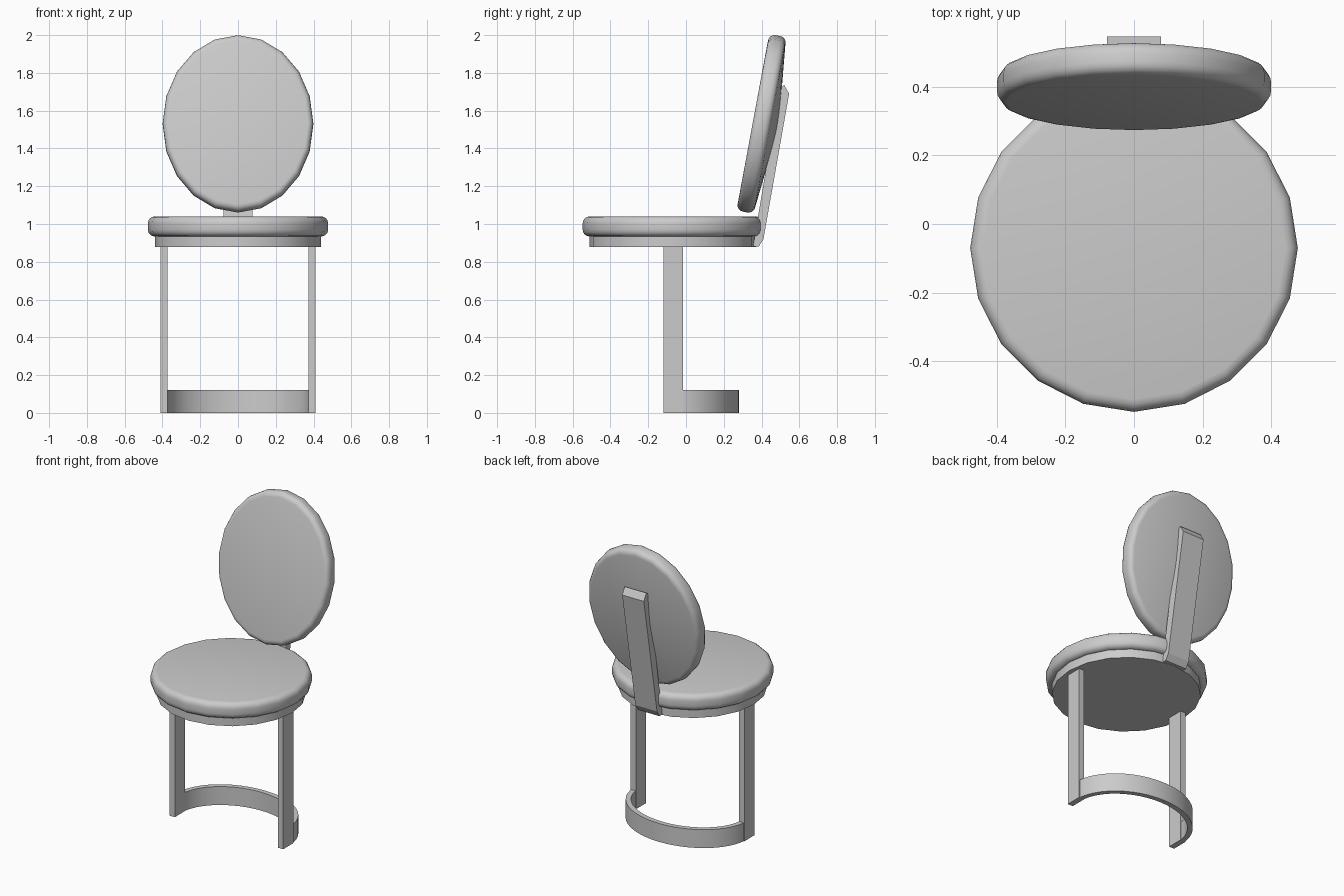
import bpy, bmesh, math
from mathutils import Matrix

old = bpy.data.objects.get("Cube")
if old:
    bpy.data.objects.remove(old, do_unlink=True)

grey = bpy.data.materials.new("plain grey")
grey.use_nodes = True
colour = (0.6, 0.6, 0.6, 1)
grey.diffuse_color = colour
grey.node_tree.nodes["Principled BSDF"].inputs["Base Color"].default_value = colour


def finish(bm, name, smooth=False):
    bmesh.ops.recalc_face_normals(bm, faces=bm.faces[:])
    mesh = bpy.data.meshes.new(name)
    bm.to_mesh(mesh)
    bm.free()
    obj = bpy.data.objects.new(name, mesh)
    bpy.context.collection.objects.link(obj)
    mesh.materials.append(grey)
    if smooth:
        bpy.ops.object.select_all(action='DESELECT')
        obj.select_set(True)
        bpy.context.view_layer.objects.active = obj
        bpy.ops.object.shade_smooth_by_angle(angle=math.radians(35))
    return obj


def disc(name, radius, depth, matrix, bevel=0, crown=0):
    """Twenty-sided disc with an optional rounded rim and raised underside."""
    bm = bmesh.new()
    bmesh.ops.create_cone(bm, cap_ends=True, segments=20, radius1=radius,
                          radius2=radius, depth=depth)
    if bevel:
        rims = [e for e in bm.edges if abs(e.verts[0].co.z - e.verts[1].co.z) < 1e-4]
        bmesh.ops.bevel(bm, geom=rims, offset=bevel, segments=4, profile=0.5,
                        affect='EDGES')
    if crown:
        bm.normal_update()
        under = min(bm.faces, key=lambda f: f.calc_center_median().z)
        tip = bmesh.ops.poke(bm, faces=[under])["verts"][0]
        tip.co.z -= crown
    bm.transform(matrix)
    return finish(bm, name, True)


def prism(name, outline, depth, place, smooth=False):
    """Extrude a 2D outline; place(a, b, t) gives the 3D position."""
    bm = bmesh.new()
    ends = [[bm.verts.new(place(a, b, t)) for a, b in outline]
            for t in (-depth / 2, depth / 2)]
    for loop in ends:
        bm.faces.new(loop)
    n = len(outline)
    for i in range(n):
        j = (i + 1) % n
        bm.faces.new((ends[0][i], ends[0][j], ends[1][j], ends[1][i]))
    return finish(bm, name, smooth)


# Seat cushion and the plate beneath it
disc("seat_cushion", 0.477, 0.106, Matrix.Translation((0, -0.07, 0.987)), 0.036)
disc("seat_plate", 0.44, 0.06, Matrix.Translation((0, -0.07, 0.908)))

# Oval backrest, leaning back, with a crowned rear
lean = Matrix.Rotation(math.radians(79.5), 4, 'X')
oval = Matrix.Diagonal((0.84, 1, 1, 1))
disc("backrest", 0.475, 0.094, Matrix.Translation((0, 0.4, 1.53)) @ lean @ oval,
     0.034, 0.045)

# Flat support strip behind the backrest
prism("backrest_support",
      [(0.355, 0.88), (0.385, 0.88), (0.41, 0.92), (0.546, 1.69),
       (0.52, 1.735), (0.495, 1.72)],
      0.156, lambda y, z, t: (t, y, z))

# Two flat legs
for side, name in ((-1, "right_leg"), (1, "left_leg")):
    prism(name, [(-0.12, 0), (-0.015, 0), (-0.015, 0.88), (-0.12, 0.88)],
          0.038, lambda y, z, t: (side * 0.391 + t, y, z))

# Half-oval floor band joining the legs at the back
steps = 24
angles = [math.pi * i / steps for i in range(steps + 1)]
outer = [(0.408 * math.cos(a), -0.045 + 0.325 * math.sin(a)) for a in angles]
inner = [(0.376 * math.cos(a), -0.045 + 0.293 * math.sin(a)) for a in angles]
prism("floor_band", outer + inner[::-1], 0.12,
      lambda x, y, t: (x, y, t + 0.06), True)
